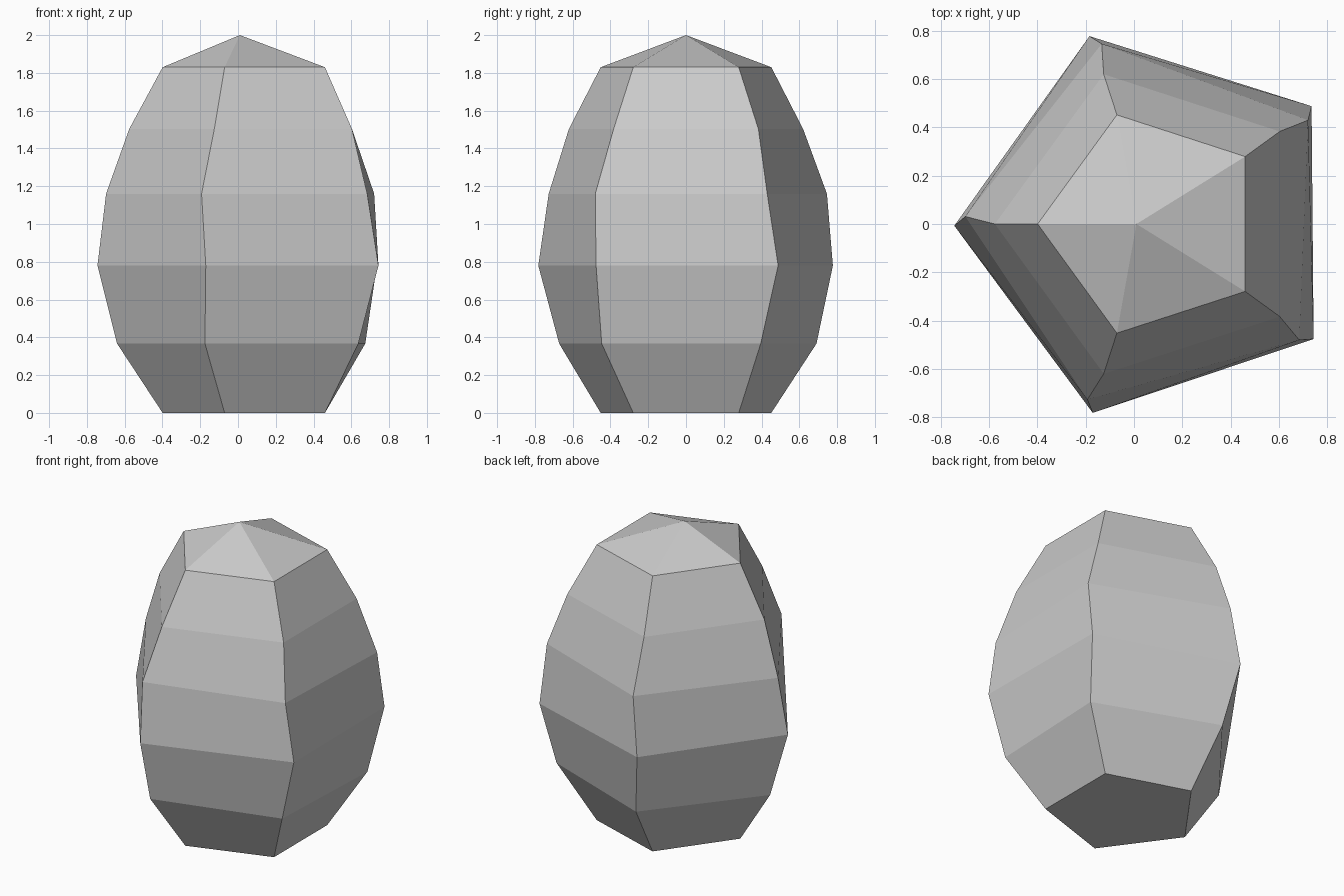
import bpy
import bmesh
from math import cos, sin, radians

cube = bpy.data.objects.get("Cube")
if cube:
    bpy.data.objects.remove(cube, do_unlink=True)

grey = bpy.data.materials.new("stone_grey")
grey.use_nodes = True
colour = (0.6, 0.6, 0.6, 1)
grey.diffuse_color = colour
grey.node_tree.nodes["Principled BSDF"].inputs["Base Color"].default_value = colour

# Five-sided rings: height, radius, twist in degrees
RINGS = [(0, 0.475, 0), (0.367, 0.717, -2.5), (0.78, 0.82, 0.5),
         (1.16, 0.775, -2.3), (1.503, 0.652, 0), (1.83, 0.475, 0)]
SIDES = 5
CENTRE_X = 0.076

bm = bmesh.new()


def ring(z, radius, twist):
    angles = [radians(180 + twist + i * 360 / SIDES) for i in range(SIDES)]
    return [bm.verts.new((CENTRE_X + radius * cos(a), radius * sin(a), z))
            for a in angles]


# Faceted walls between neighbouring rings
loops = [ring(*r) for r in RINGS]
for low, high in zip(loops, loops[1:]):
    for i in range(SIDES):
        j = (i + 1) % SIDES
        bm.faces.new((low[i], low[j], high[j], high[i]))

# Flat base and off-centre pointed top
bm.faces.new(loops[0][::-1])
apex = bm.verts.new((0.01, 0, 2))
for i in range(SIDES):
    bm.faces.new((loops[-1][i], loops[-1][(i + 1) % SIDES], apex))
bmesh.ops.recalc_face_normals(bm, faces=bm.faces)

mesh = bpy.data.meshes.new("faceted_stone")
bm.to_mesh(mesh)
bm.free()
mesh.materials.append(grey)
stone = bpy.data.objects.new("faceted_stone", mesh)
bpy.context.collection.objects.link(stone)
